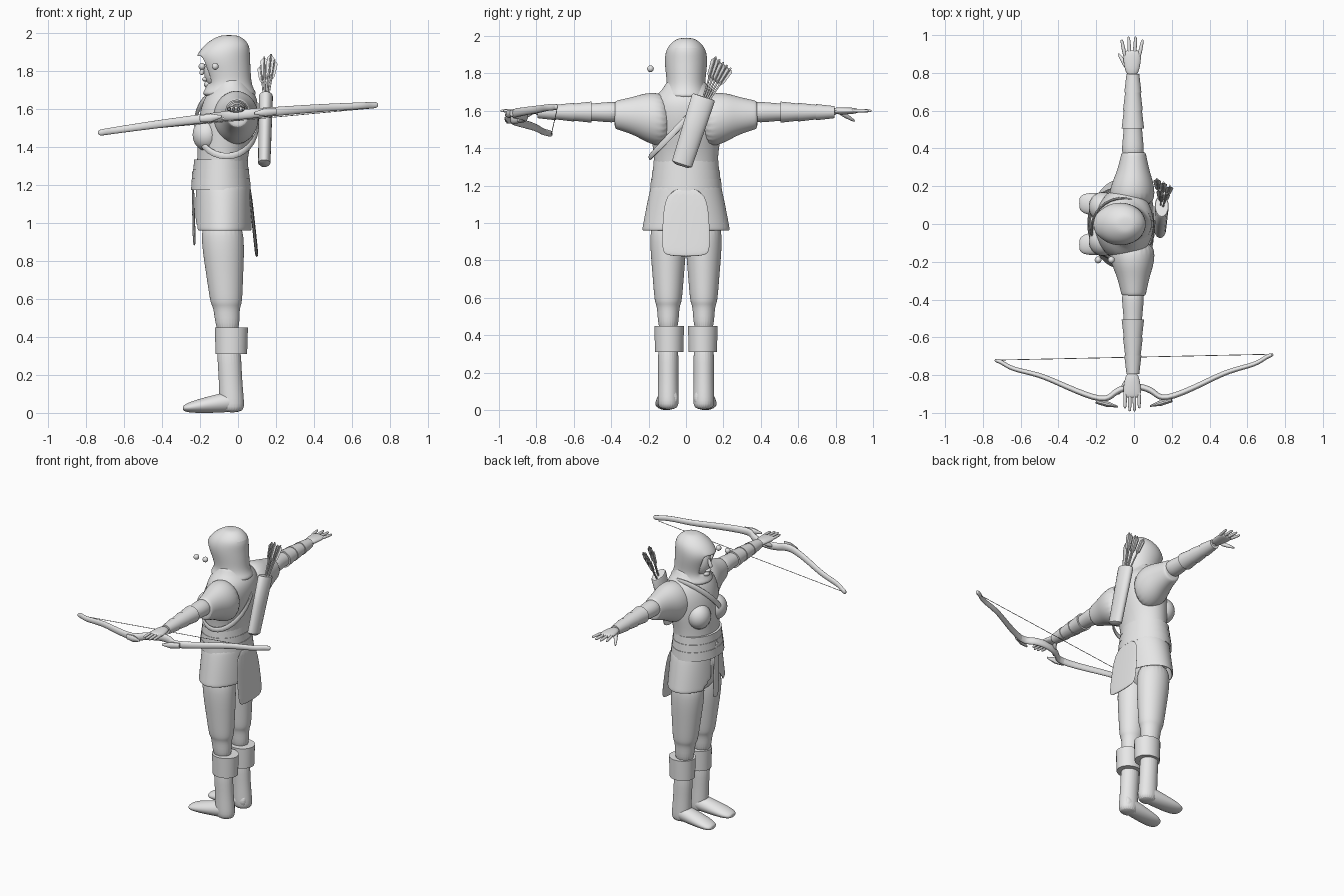
import bpy, bmesh, math
from mathutils import Vector

if "Cube" in bpy.data.objects:
    bpy.data.objects.remove(bpy.data.objects["Cube"], do_unlink=True)

color = (0.8, 0.8, 0.8, 1)
grey = bpy.data.materials.new("plain grey")
grey.use_nodes = True
grey.diffuse_color = color
grey.node_tree.nodes["Principled BSDF"].inputs["Base Color"].default_value = color
parts = []


def skin(name, rings, soft=True, caps=True, loop=False, drop=None, thickness=0, side=1):
    """Bridge rings of points into a surface; drop removes faces by a rule, side mirrors in y."""
    bm = bmesh.new()
    rows = [[bm.verts.new((p[0], p[1] * side, p[2])) for p in ring] for ring in rings]
    pairs = list(zip(rows, rows[1:]))
    if loop:
        pairs.append((rows[-1], rows[0]))
    elif caps:
        bm.faces.new(rows[0])
        bm.faces.new(rows[-1])
    for lower, upper in pairs:
        for i in range(len(lower)):
            bm.faces.new((lower[i - 1], lower[i], upper[i], upper[i - 1]))
    bmesh.ops.recalc_face_normals(bm, faces=bm.faces)
    if drop:
        unwanted = [face for face in bm.faces if drop(face.calc_center_median())]
        bmesh.ops.delete(bm, geom=unwanted, context='FACES')
    mesh = bpy.data.meshes.new(name)
    bm.to_mesh(mesh)
    bm.free()
    mesh.materials.append(grey)
    part = bpy.data.objects.new(name, mesh)
    bpy.context.collection.objects.link(part)
    if thickness:
        part.modifiers.new("thickness", 'SOLIDIFY').thickness = thickness
    if soft:
        rounding = part.modifiers.new("rounding", 'SUBSURF')
        rounding.levels = rounding.render_levels = 2
    parts.append(part)


def loft(name, axis, rows, shape, sides=24, **options):
    """Stack ellipses along an axis; row = place, radius; shape(place) = centre and proportions."""
    rings = []
    for place, radius in rows:
        across, along, wide, deep = shape(place)
        ring = []
        for i in range(sides):
            angle = math.tau * (i + 0.5) / sides
            point = [across + radius * wide * math.cos(angle), along + radius * deep * math.sin(angle)]
            point.insert("xyz".index(axis), place)
            ring.append(point)
        rings.append(ring)
    skin(name, rings, **options)


def band(name, axis, start, end, first, last, shape, **options):
    """A crisp collar with its rims turned inward."""
    rows = [(start, first * 0.9), (start, first), (end, last), (end, last * 0.9)]
    loft(name, axis, rows, shape, soft=False, **options)


def ball(name, centre, size, **options):
    x, y, z = centre
    angles = [math.pi * (k + 0.3) / 10.6 for k in range(11)]
    rows = [(z - size[2] * math.cos(angle), math.sin(angle)) for angle in angles]
    loft(name, "z", rows, lambda place: (x, y, size[0], size[1]), soft=False, **options)


def sweep(name, path, flat=(1, 1), up=(0, 0, 1), sides=10, **options):
    """Carry an elliptic section along a path of (point, radius)."""
    points = [Vector(point) for point, radius in path]
    rings = []
    for i, point in enumerate(points):
        before, after = points[max(i - 1, 0)], points[min(i + 1, len(points) - 1)]
        if options.get("loop"):
            before, after = points[i - 1], points[(i + 1) % len(points)]
        tangent = (after - before).normalized()
        wide = Vector(up).cross(tangent).normalized()
        deep = tangent.cross(wide)
        ring = []
        for k in range(sides):
            angle = math.tau * k / sides
            offset = wide * flat[0] * math.cos(angle) + deep * flat[1] * math.sin(angle)
            ring.append(point + offset * path[i][1])
        rings.append(ring)
    skin(name, rings, **options)


def rod(name, start, end, profile, **options):
    """A straight sweep; profile = fraction along, radius."""
    start, end = Vector(start), Vector(end)
    sweep(name, [(start.lerp(end, f), radius) for f, radius in profile], **options)


# Body
def torso_line(z):
    return (-.09 + .15 * min(max(z - 1.3, 0), .36), 0, 1, 1.28)


loft("torso", "z", [(1.16, .14), (1.34, .13), (1.46, .148), (1.58, .157), (1.67, .14), (1.72, .09), (1.78, .08)],
     torso_line)
loft("hips", "z", [(.9, .06), (1, .13), (1.2, .14)], torso_line)


# Hood with an open front, and the face inside it
def hood_line(z):
    bulge = math.exp(-((z - 1.87) / .07) ** 2)
    return (-.045 - .035 * bulge, 0, 1.14 + .08 * bulge, 1)


loft("hood", "z", [(1.66, .14), (1.7, .115), (1.74, .102), (1.81, .11), (1.88, .117), (1.94, .104), (1.98, .06),
                   (1.99, .03)], hood_line, thickness=.012,
     drop=lambda c: c.x < -.12 and 1.74 < c.z < 1.88 and abs(c.y) < .07)
ball("face", (-.085, 0, 1.8), (.095, .08, .11))
ball("chin", (-.15, 0, 1.73), (.03, .03, .02))
ball("lips", (-.17, 0, 1.757), (.02, .025, .012))
rod("nose", (-.175, 0, 1.84), (-.195, 0, 1.78), [(0, .008), (.8, .015), (1, .01)], up=(1, 0, 0))
for label, x in (("front_eye", -.19), ("rear_eye", -.12)):
    ball(label, (x, -.19, 1.825), (.018, .018, .018))


# Rules shared by the limbs
def sleeve_line(y):
    return (.06 * min(y, .3) - .02, 1.53 + .16 * min(y, .3), .85, 1)


def arm_line(y):
    return (-.006, 1.593, 1, .95)


def palm_line(y):
    return (-.01, 1.6, 1, 2.4 - 2.3 * y)


def leg_line(z):
    return (-.03 - .055 * z, .095, 1.15, 1)


def foot_line(x):
    height = .065 + .14 * x
    return (.092 - .06 * x, height, 1, height / .06)


for side, label in ((-1, "left_"), (1, "right_")):
    # Chest, sleeve, arm and bracer
    ball(label + "chest", (-.165, .09, 1.465), (.075, .08, .085), side=side)
    loft(label + "sleeve", "y", [(.08, .15), (.2, .14), (.27, .105), (.36, .08), (.38, .075), (.382, .05)],
         sleeve_line, side=side)
    loft(label + "arm", "y", [(.34, .06), (.42, .058), (.5, .048), (.6, .045), (.82, .03)], arm_line, side=side)
    for place, piece in enumerate(("upper", "middle", "lower")):
        start, radius = .505 + place * .095, .06 - place * .007
        band(label + piece + "_bracer", "y", start, start + .1, radius, radius - .012, arm_line, side=side)

    # Hand, with the fingers of one hand fanned wider
    loft(label + "palm", "y", [(.78, .032), (.86, .047), (.91, .048), (.92, .03)], palm_line, side=side)
    fan = 1.55 if side > 0 else 1.05
    for place, finger in enumerate(("thumb_side", "middle", "ring", "little")):
        x = (place - 1.5) * .024
        rod(label + finger + "_finger", (x - .01, .88, 1.602), (x * fan - .01, 1 - .016 * abs(place - 1.5), 1.6),
            [(0, .011), (.6, .01), (.95, .008), (1, .004)], side=side)
    rod(label + "thumb", (-.03, .82, 1.595), (-.085, .905, 1.543), [(0, .017), (.6, .012), (1, .005)], side=side)

    # Trouser leg, boot, cuff and foot
    loft(label + "trouser", "z", [(1.03, .09), (.9, .1), (.75, .087), (.61, .076), (.57, .07), (.55, .058), (.4, .055)],
         leg_line, side=side)
    loft(label + "boot", "z", [(.4, .06), (.2, .052), (.06, .058), (0, .055)], leg_line, side=side)
    band(label + "boot_cuff", "z", .31, .45, .076, .08, lambda z: (-.035, .09, 1.1, 1), side=side)
    loft(label + "foot", "x", [(.02, .04), (0, .055), (-.15, .062), (-.25, .06), (-.285, .04), (-.29, .02)],
         foot_line, side=side)

# Skirt, open at the front, with its hanging flaps
hem, waist, steps = .96, 1.2, 8
skirt_rows = [(waist + (hem - waist) * k / steps, .146 + .007 * k / steps) for k in range(steps + 1)]
loft("skirt", "z", skirt_rows, lambda z: (-.08, 0, 1, 1.27 + .27 * ((waist - z) / (waist - hem)) ** .8),
     sides=48, caps=False, thickness=.012,
     drop=lambda c: c.x < -.1 and abs(c.y) < .03 + max(0, 1.12 - c.z) ** 2 * 3)
rod("back_flap", (.06, 0, waist), (.1, 0, .82), [(0, .115), (.6, .13), (.9, .132), (1, .11)],
    flat=(1, .07), up=(1, 0, 0), sides=16)
rod("front_flap", (-.24, 0, 1.3), (-.23, 0, .88), [(0, .026), (.9, .034), (1, .026)],
    flat=(1, .25), up=(1, 0, 0))

# Waist sash in three wrapped layers
for place, layer in enumerate(("lower", "middle", "upper")):
    bottom, radius = 1.175 + place * .05, .158 - place * .006
    band(layer + "_sash", "z", bottom, bottom + .06, radius, radius - .004, lambda z: (-.09, 0, 1, 1.22), sides=32)

# Strap from the low hip side over the opposite shoulder
strap = []
for k in range(32):
    angle = math.tau * k / 32
    y = -.028 + .165 * math.sin(angle)
    strap.append(((-.06 + .165 * math.cos(angle), y, 1.555 + 1.05 * y), .017))
sweep("strap", strap, flat=(.4, 1), loop=True, soft=False)

# Quiver, and arrows fanned out of it
rod("quiver", (.138, -.025, 1.305), (.147, .095, 1.675), [(0, .035), (.03, .056), (.5, .06), (.98, .064), (1, .058)],
    flat=(1, .58), up=(1, 0, 0), sides=20, soft=False)
for place, arrow in enumerate(("first", "second", "third", "fourth", "fifth")):
    turn = place * 3 % 5
    foot, tip = (.14 + .003 * place, .1 - .006 * turn, 1.62), (.12 + .018 * place, .24 - .02 * turn, 1.83 + .015 * turn)
    rod(arrow + "_arrow_shaft", foot, tip, [(0, .005), (1, .005)], up=(1, 0, 0), soft=False)
    for direction, flat in (("wide", (1, .08)), ("deep", (.08, 1))):
        rod(arrow + "_arrow_" + direction + "_feather", foot, tip, [(.55, .004), (.65, .016), (.92, .02), (.97, .008)],
            flat=flat, up=(1, 0, 0), sides=4, soft=False)


# Bow held across one hand, slightly tilted and bent
def bow_point(x, y):
    return ((x, y + .02 * x, 1.57 + .1 * x - .04 * x * x), .019 - .01 * abs(x))


limb = [(.04, -.86), (.11, -.89), (.15, -.945), (.37, -.85), (.5, -.785), (.65, -.757), (.7, -.715), (.74, -.705)]
bow = [bow_point(-x, y) for x, y in reversed(limb)] + [bow_point(x, y) for x, y in limb]
sweep("bow", bow, flat=(1, 1.5))
for side, label in ((-1, "left_"), (1, "right_")):
    rod(label + "bow_spur", bow_point(side * .2, -.935)[0], bow_point(side * .085, -.966)[0],
        [(0, .012), (.5, .015), (1, .004)], flat=(1, 1.5), soft=False)
rod("bow_string", (-.71, -.72, 1.475), (.7, -.69, 1.605), [(0, .002), (1, .002)], soft=False)

# Smooth shading that keeps hard edges
bpy.ops.object.select_all(action='DESELECT')
for part in parts:
    part.select_set(True)
bpy.context.view_layer.objects.active = parts[0]
bpy.ops.object.shade_smooth_by_angle(angle=math.radians(45))
